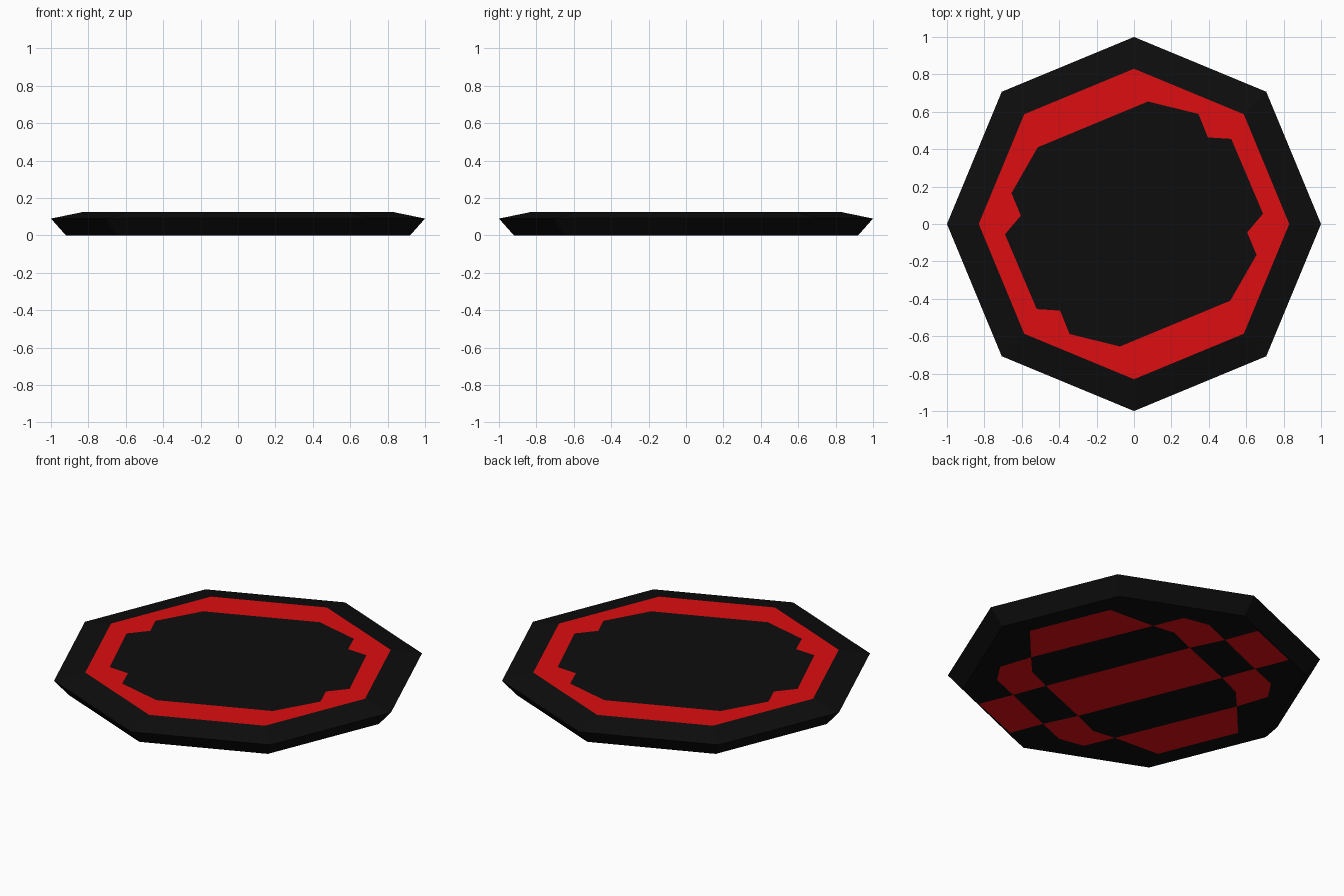
import bpy, math
from mathutils import Vector
from mathutils.geometry import delaunay_2d_cdt

if "Cube" in bpy.data.objects:
    bpy.data.objects.remove(bpy.data.objects["Cube"])


def material(name, rgb):
    m = bpy.data.materials.new(name)
    m.diffuse_color = (*rgb, 1)
    m.use_nodes = True
    m.node_tree.nodes["Principled BSDF"].inputs["Base Color"].default_value = m.diffuse_color
    return m


BLACK = material("black", (0.004, 0.004, 0.004))
RED = material("red", (0.73, 0.004, 0.006))


def octagon(r):
    return [(r * math.cos(i * math.pi / 4), r * math.sin(i * math.pi / 4)) for i in range(8)]


def opposite(pts):
    return [(-x, -y) for x, y in pts]


def add_object(name, verts, faces, mats, indices=None):
    me = bpy.data.meshes.new(name)
    me.from_pydata(verts, [], faces)
    for m in mats:
        me.materials.append(m)
    if indices:
        me.polygons.foreach_set("material_index", indices)
    me.update()
    ob = bpy.data.objects.new(name, me)
    bpy.context.collection.objects.link(ob)
    return ob


def inlaid_panel(name, radius, z, patches, ground, inlay, up):
    """Flat octagon split into ground and inlay colours."""
    coords, loops = [], []
    for poly in [octagon(radius)] + patches:
        loops.append(list(range(len(coords), len(coords) + len(poly))))
        coords += [Vector(p) for p in poly]
    vs, _, fs, _, _, src = delaunay_2d_cdt(coords, [], loops, 1, 0.0005)
    faces, idx = [], []
    for f, s in zip(fs, src):
        a, b, c = (vs[i] for i in f[:3])
        ccw = (b - a).cross(c - a) > 0
        faces.append(list(f) if ccw == up else list(f)[::-1])
        idx.append(1 if any(k > 0 for k in s) else 0)
    return add_object(name, [(v.x, v.y, z) for v in vs], faces, [ground, inlay], idx)


# Bevelled rim: three octagons joined by two bands
rings = [(0.92, 0.0), (1.0, 0.09), (0.83, 0.125)]
rim_verts = [(x, y, z) for r, z in rings for x, y in octagon(r)]
rim_faces = [(k * 8 + i, k * 8 + (i + 1) % 8, k * 8 + 8 + (i + 1) % 8, k * 8 + 8 + i)
             for k in range(2) for i in range(8)]
add_object("bevelled_rim", rim_verts, rim_faces, [BLACK])

# Top: red band around a notched black centre
half = [(0.515, -0.41), (0.655, -0.165), (0.605, -0.045), (0.69, 0.055),
        (0.52, 0.455), (0.395, 0.463), (0.345, 0.588), (0.075, 0.655)]
inlaid_panel("top_panel", 0.83, 0.125, [half + opposite(half)], RED, BLACK, True)

# Underside: red checkered patches, each repeated by a half turn
P1, P2, P3 = (0.307, 0.525), (-0.084, 0.657), (-0.406, 0.523)
P4, C1, C2 = (-0.591, 0.153), (0.005, 0.471), (-0.334, 0.336)
patches = [
    [(0.591, -0.153), (0.777, 0.06), (0.593, 0.508), P1],
    [P1, (0.235, 0.696), (0.085, 0.725), P2, C1, (0.169, 0.542)],
    [P2, (-0.157, 0.844), (-0.484, 0.713), P3],
    [P3, (-0.575, 0.455), (-0.652, 0.338), P4, (-0.486, 0.268), C2],
]
patches += [opposite(p) for p in patches]
patches.append([C1, C2] + opposite([C1, C2]))
inlaid_panel("underside_panel", 0.92, 0.0, patches, BLACK, RED, False)
